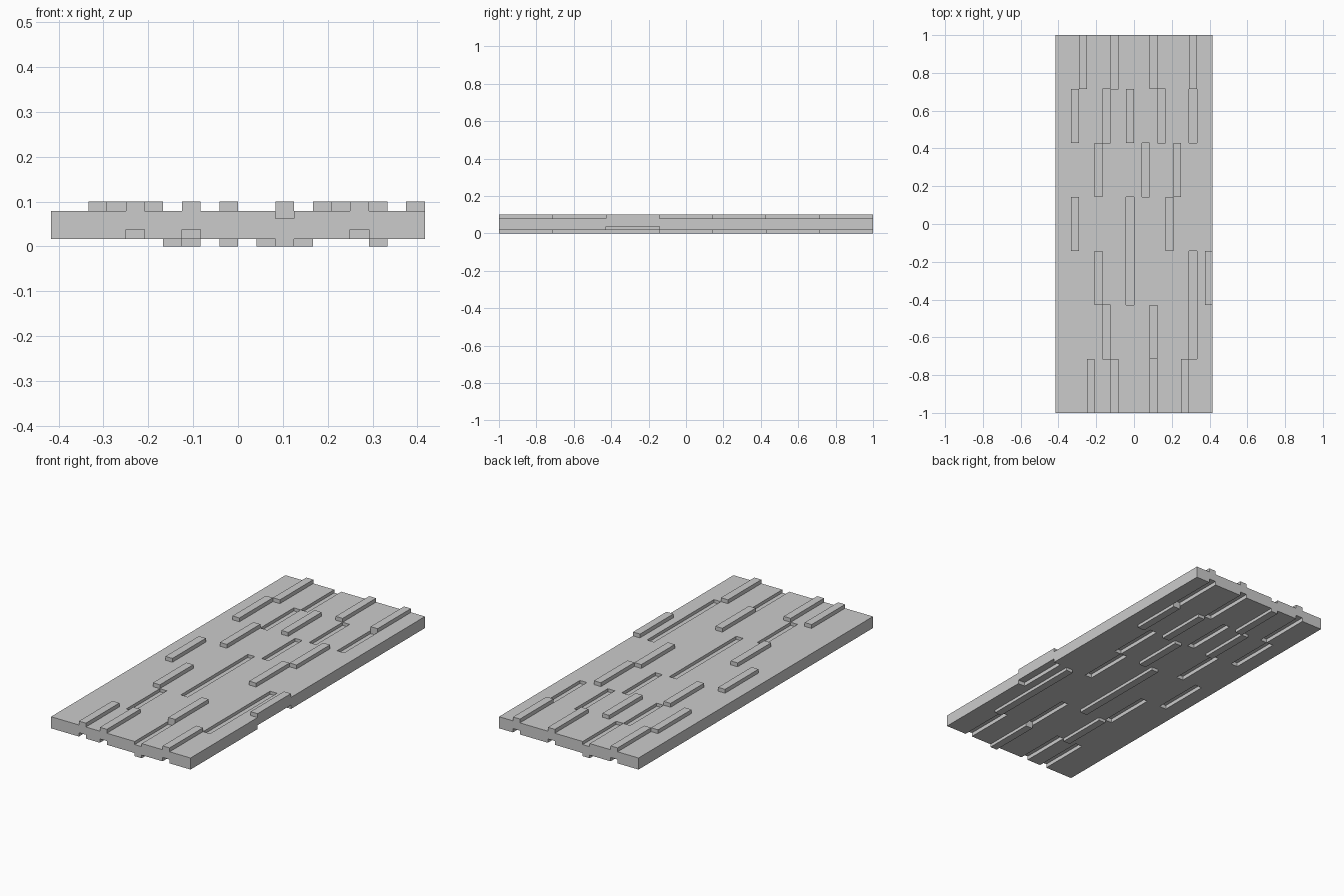
import bpy, bmesh
from mathutils import Matrix

if "Cube" in bpy.data.objects:
    bpy.data.objects.remove(bpy.data.objects["Cube"])

COLS, ROWS = 20, 7
W, L, H = 2 / 48, 2 / ROWS, 0.0625      # size of one wooden block
LOW, MID, HIGH = 0.0, 0.0167, 0.0375    # bottom height of each level

# (column from left, row from front) of the blocks that stick out
RAISED = {(2, 3), (2, 5), (3, 6), (4, 0), (5, 2), (5, 4), (7, 0), (9, 5),
          (12, 1), (12, 6), (14, 3), (15, 4), (16, 0), (17, 6), (19, 2)}
SUNK = {(6, 1), (6, 5), (7, 6), (9, 2), (9, 3), (11, 4), (12, 0),
        (13, 5), (17, 1), (17, 2), (17, 5)}


def add_block(bm, x, y, z, length):
    m = Matrix.Translation((x, y, z + H / 2)) @ Matrix.Diagonal((W, length, H, 1))
    bmesh.ops.create_cube(bm, size=1, matrix=m)


def level(c, r):
    return HIGH if (c, r) in RAISED else LOW if (c, r) in SUNK else MID


# one plank strip per column, merging neighbouring blocks of equal height
for c in range(COLS):
    bm = bmesh.new()
    x = (c - (COLS - 1) / 2) * W
    start = 0
    for r in range(1, ROWS + 1):
        if r == ROWS or level(c, r) != level(c, start):
            add_block(bm, x, -1 + (start + r) * L / 2, level(c, start), (r - start) * L)
            start = r
    mesh = bpy.data.meshes.new(f"plank_strip_{c + 1}")
    bm.to_mesh(mesh)
    bm.free()
    bpy.context.collection.objects.link(bpy.data.objects.new(mesh.name, mesh))
